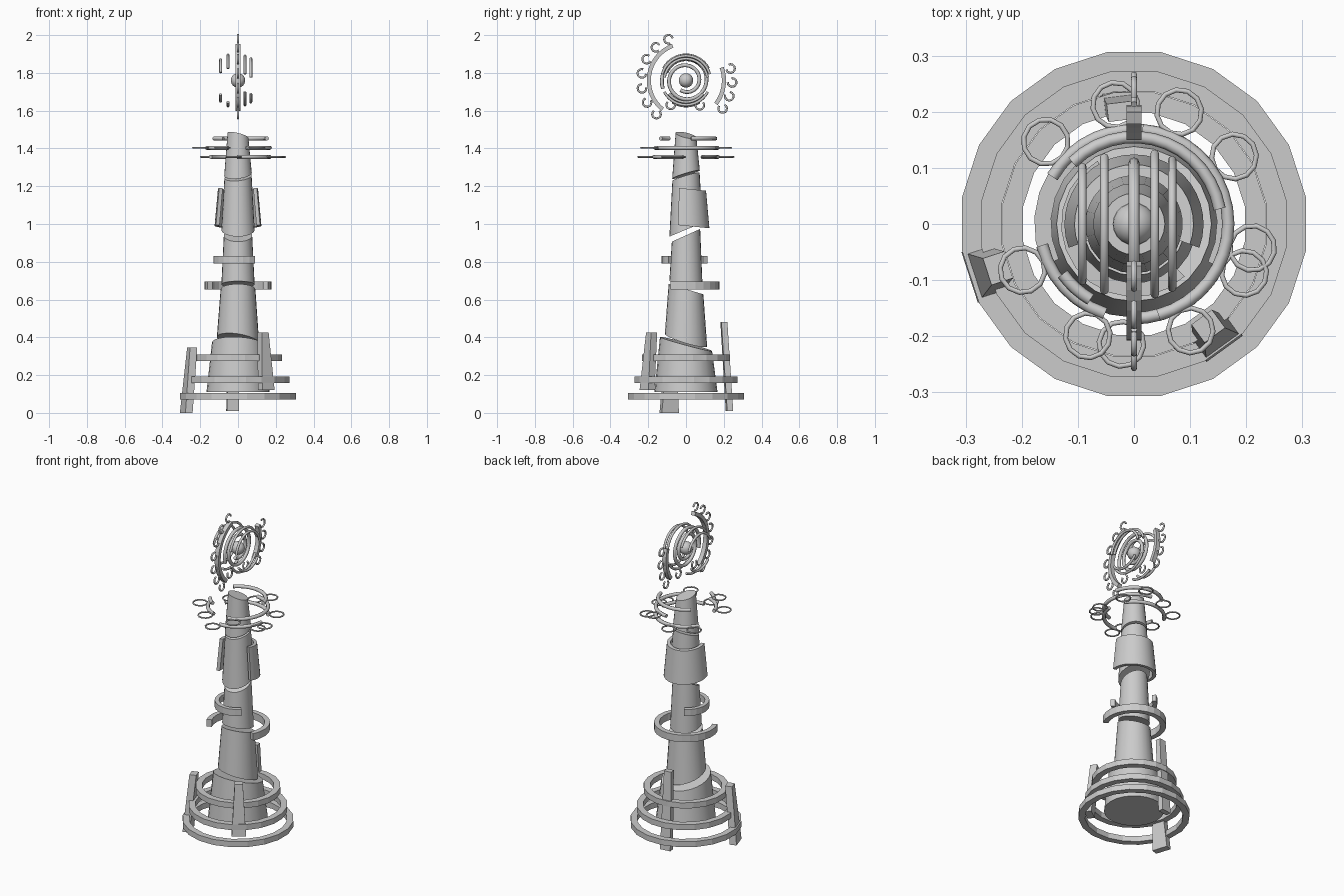
import bpy
from math import sin, cos, radians, hypot

if "Cube" in bpy.data.objects:
    bpy.data.objects.remove(bpy.data.objects["Cube"])

CZ = 1.76  # height of the emblem centre


def make_mesh(name, verts, faces, smooth=False):
    me = bpy.data.meshes.new(name)
    me.from_pydata(verts, [], faces)
    me.update()
    ob = bpy.data.objects.new(name, me)
    bpy.context.collection.objects.link(ob)
    if smooth:
        bpy.ops.object.select_all(action='DESELECT')
        bpy.context.view_layer.objects.active = ob
        ob.select_set(True)
        bpy.ops.object.shade_smooth_by_angle(angle=radians(40))
    return ob


def upright(p, x=0):
    """Turn a flat point into the emblem's upright plane."""
    return (x + p[2], p[0], CZ + p[1])


def segment(name, rb, rt, zb, sb, zt, st, n=24):
    """Tapered drum whose ends are slanted cuts."""
    verts = []
    for r, z, s in ((rb, zb, sb), (rt, zt, st)):
        for i in range(n):
            a = radians(360 * i / n)
            x, y = r * cos(a), r * sin(a)
            verts.append((x, y, z + s[0] * x + s[1] * y))
    faces = [(i, (i + 1) % n, n + (i + 1) % n, n + i) for i in range(n)]
    faces += [tuple(reversed(range(n))), tuple(range(n, 2 * n))]
    make_mesh(name, verts, faces, True)


def band(name, r, t, z0, z1, a0, a1, n, taper=0.0, slope=0.0, stand=False):
    """Ring or arc of rectangular section, thickness t inward from r."""
    closed = abs(a1 - a0) >= 360
    m = n if closed else n + 1
    verts, faces = [], []
    for i in range(m):
        a = radians(a0 + (a1 - a0) * i / n)
        for rr, z in ((r, z0), (r - taper, z1), (r - taper - t, z1), (r - t, z0)):
            p = (rr * cos(a), rr * sin(a), z + slope * rr * sin(a))
            verts.append(upright(p) if stand else p)
    for i in range(n):
        j = (i + 1) % m
        for k in range(4):
            q = (k + 1) % 4
            faces.append((4 * i + k, 4 * j + k, 4 * j + q, 4 * i + q))
    if not closed:
        e = 4 * (m - 1)
        faces += [(0, 1, 2, 3), (e + 3, e + 2, e + 1, e)]
    make_mesh(name, verts, faces, n > 20)


def tube(name, pts, rad, closed=False):
    """Round bar along a path."""
    cu = bpy.data.curves.new(name, 'CURVE')
    cu.dimensions = '3D'
    cu.bevel_depth = rad
    cu.bevel_resolution = 2
    cu.use_fill_caps = True
    sp = cu.splines.new('POLY')
    sp.points.add(len(pts) - 1)
    for q, p in zip(sp.points, pts):
        q.co = (*p, 1)
    sp.use_cyclic_u = closed
    ob = bpy.data.objects.new(name, cu)
    bpy.context.collection.objects.link(ob)
    bpy.ops.object.select_all(action='DESELECT')
    bpy.context.view_layer.objects.active = ob
    ob.select_set(True)
    bpy.ops.object.convert(target='MESH')


def arc(r, a0, a1, n, c=(0, 0), z=0, r_end=None):
    r_end = r if r_end is None else r_end
    out = []
    for i in range(n + 1):
        f = i / n
        a, rr = radians(a0 + (a1 - a0) * f), r + (r_end - r) * f
        out.append((c[0] + rr * cos(a), c[1] + rr * sin(a), z))
    return out


def polar(r, a):
    return (r * cos(radians(a)), r * sin(radians(a)))


# Tower drums separated by slanted cuts
segment("tower_base", .167, .138, .11, (0, 0), .365, (-.05, -.27))
segment("tower_lower", .112, .092, .385, (-.15, -.3), .655, (0, -.3))
segment("tower_middle", .088, .075, .68, (0, -.2), .94, (0, .45))
segment("tower_upper", .088, .072, .97, (0, .42), 1.25, (.1, .3))
segment("tower_top", .073, .055, 1.262, (.1, .3), 1.47, (-.25, -.22))

# Base rings
for i, (r, z) in enumerate(((.31, .07), (.275, .158), (.237, .274))):
    band(f"base_ring_{i + 1}", r, .037, z, z + .034, 9, 369, 20)

# Tower collars and wrapping panel
band("low_collar", .178, .03, .652, .695, -27, 205, 16)
band("high_collar", .13, .025, .79, .83, 120, 314, 12)
band("wrap_panel", .124, .02, .99, 1.187, -20, 200, 24, taper=.018, slope=-.1)


# Buttress legs, tapered and leaning in
def leg(name, ang, z0, z1, r0, r1, w0, w1, t):
    verts = []
    c, s = polar(1, ang)
    for z, r, w in ((z0, r0, w0), (z1, r1, w1)):
        for u, v in ((r, w / 2), (r - t, w / 2), (r - t, -w / 2), (r, -w / 2)):
            verts.append((u * c - v * s, u * s + v * c, z))
    make_mesh(name, verts, [(3, 2, 1, 0), (4, 5, 6, 7)] +
              [(k, (k + 1) % 4, 4 + (k + 1) % 4, 4 + k) for k in range(4)])


leg("leg_left", 198, 0, .345, .308, .275, .095, .05, .04)
leg("leg_front", 306, .12, .425, .275, .245, .08, .045, .04)
leg("leg_back", 97, .01, .48, .248, .218, .065, .045, .032)

# Floating arcs around the tower top
for i, (z, r, a0, a1) in enumerate(((1.355, .168, -92, -5), (1.355, .168, 32, 150),
                                    (1.403, .168, 193, 252), (1.403, .168, -75, 85),
                                    (1.453, .155, 10, 135), (1.453, .155, 215, 240))):
    tube(f"crown_arc_{i + 1}", arc(r, a0, a1, max(4, int((a1 - a0) / 9)), z=z), .011)

# Small hoops beside the arcs
hoops = [(1.355, a) for a in (-96, -24, -11.5, 34, 99, 137)]
hoops += [(1.403, a) for a in (202.5, 247.5, 298, 68)]
for i, (z, a) in enumerate(hoops):
    tube(f"crown_hoop_{i + 1}", arc(.04, a, a + 330, 11, polar(.215, a), z), .0045, True)

# Emblem core sphere
bpy.ops.mesh.primitive_uv_sphere_add(segments=20, ring_count=12, radius=.038,
                                     location=(0, 0, CZ))
bpy.context.object.name = "emblem_core"
bpy.ops.object.shade_smooth_by_angle(angle=radians(40))

# Emblem spiral
tube("emblem_spiral", [upright(p) for p in arc(.13, 200, -480, 66, r_end=.058)], .01)

# Parallel cage bars: an upper and a lower arc on each plane
for i, (x, r, up, lo) in enumerate(((-.092, .11, 22, 42), (-.053, .135, 28, 58),
                                    (.037, .13, 15, 28), (.068, .115, 8, 38))):
    tube(f"cage_upper_{i + 1}", [upright(p, x) for p in arc(r, up, 180 - up, 16)], .0075)
    tube(f"cage_lower_{i + 1}", [upright(p, x) for p in arc(r, 180 + lo, 360 - lo, 12)], .0075)

# Emblem outer brackets
band("bracket_left", .208, .022, -.013, .013, 111, 231, 18, stand=True)
band("bracket_right", .212, .022, -.013, .013, -38, 20, 9, stand=True)

# Curled hooks along the brackets
hooks = [(.237, 113 + 19.3 * k, -1) for k in range(7)]
hooks += [(.244, 15 - 17.5 * k, 1) for k in range(4)]
hooks += [(.152, 238, -1), (.15, 299, 1)]
for i, (r, a, d) in enumerate(hooks):
    pts = arc(.023, a + 180, a + 180 + d * 280, 10, polar(r, a))
    tube(f"hook_{i + 1}", [upright(p) for p in pts], .0055)
